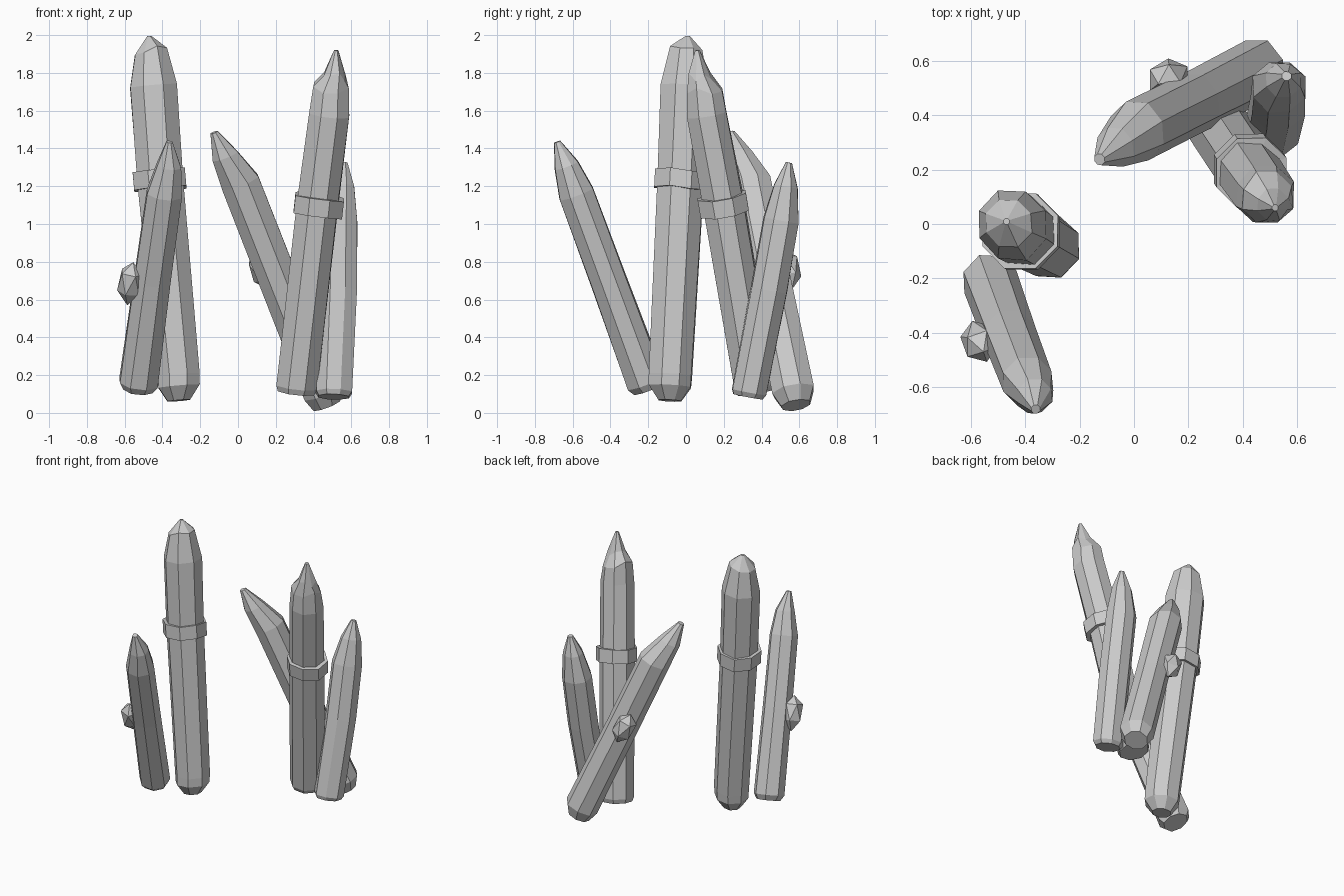
import bpy, bmesh, math, random
from mathutils import Vector

if "Cube" in bpy.data.objects:
    bpy.data.objects.remove(bpy.data.objects["Cube"])

random.seed(4)
SIDES = 8


def frame(d):
    # two directions across a stake axis
    d = d.normalized()
    u = (Vector((1, 0, 0)) - d * d.x).normalized()
    return d, u, d.cross(u)


def finish(bm, name):
    bmesh.ops.recalc_face_normals(bm, faces=bm.faces)
    me = bpy.data.meshes.new(name)
    bm.to_mesh(me)
    bm.free()
    ob = bpy.data.objects.new(name, me)
    bpy.context.collection.objects.link(ob)
    return ob


def loft(name, sections, turn=0.39, chips=()):
    # sections: (x, y, z, radius); chips: section numbers with uneven, splintered height
    pts = [Vector(s[:3]) for s in sections]
    d, u, v = frame(pts[-3] - pts[1])
    wobble = [random.uniform(0.96, 1.05) for _ in range(SIDES)]
    bm = bmesh.new()
    rings = []
    for k, (p, s) in enumerate(zip(pts, sections)):
        ring = []
        for i in range(SIDES):
            a = turn + i * math.tau / SIDES
            r = s[3] * wobble[i] * random.uniform(0.98, 1.02)
            lift = random.uniform(-0.03, 0.03) if k in chips else 0
            ring.append(bm.verts.new(p + (u * math.cos(a) + v * math.sin(a)) * r + d * lift))
        rings.append(ring)
    for a, b in zip(rings, rings[1:]):
        for i in range(SIDES):
            j = (i + 1) % SIDES
            bm.faces.new((a[i], a[j], b[j], b[i]))
    bm.faces.new(rings[0][::-1])
    bm.faces.new(rings[-1])
    return finish(bm, name)


def band(name, centre, axis, outer, inner, height, turn=0.39):
    # hollow binding strap around a stake
    d, u, v = frame(Vector(axis))
    c = Vector(centre)
    prof = [(inner, -height / 2), (outer, -height / 2), (outer, height / 2), (inner, height / 2)]
    bm = bmesh.new()
    loops = []
    for i in range(SIDES):
        a = turn + i * math.tau / SIDES
        o = u * math.cos(a) + v * math.sin(a)
        lift = random.uniform(-0.008, 0.008)
        loops.append([bm.verts.new(c + o * r + d * (h + lift)) for r, h in prof])
    for i in range(SIDES):
        a, b = loops[i], loops[(i + 1) % SIDES]
        for k in range(4):
            m = (k + 1) % 4
            bm.faces.new((a[k], b[k], b[m], a[m]))
    return finish(bm, name)


def knot(name, centre, axis, width, length):
    # faceted branch stump, stretched along the stake
    bm = bmesh.new()
    bmesh.ops.create_icosphere(bm, subdivisions=1, radius=1)
    d, u, v = frame(Vector(axis))
    for w in bm.verts:
        stretch = length if w.co.z < 0 else length * 0.75
        w.co = Vector(centre) + u * w.co.x * width + v * w.co.y * width + d * w.co.z * stretch
    return finish(bm, name)


# left group: tall bound stake and short leaning stake
loft("left_tall_stake", [
    (-0.315, -0.085, 0.065, 0.065), (-0.316, -0.083, 0.14, 0.118),
    (-0.317, -0.08, 0.20, 0.122), (-0.415, -0.025, 1.22, 0.130),
    (-0.450, -0.002, 1.73, 0.136), (-0.463, 0.004, 1.92, 0.093),
    (-0.470, 0.010, 1.995, 0.012)], chips=(5,))
band("left_tall_strap", (-0.415, -0.028, 1.23), (-0.09, 0.05, 1), 0.150, 0.118, 0.095)
loft("left_short_stake", [
    (-0.530, -0.200, 0.125, 0.085), (-0.527, -0.212, 0.16, 0.108),
    (-0.455, -0.410, 0.70, 0.102), (-0.390, -0.580, 1.16, 0.098),
    (-0.365, -0.632, 1.31, 0.068), (-0.362, -0.682, 1.435, 0.018)])
knot("left_short_knot", (-0.568, -0.435, 0.70), (0.14, -0.37, 1), 0.072, 0.14)

# right group: tall bound stake, short stake and long leaning stake
loft("right_tall_stake", [
    (0.308, 0.368, 0.11, 0.100), (0.311, 0.362, 0.14, 0.112),
    (0.420, 0.200, 1.10, 0.114), (0.482, 0.110, 1.58, 0.110),
    (0.492, 0.095, 1.72, 0.097), (0.512, 0.072, 1.79, 0.060),
    (0.520, 0.060, 1.92, 0.012)], chips=(4, 5))
band("right_tall_strap", (0.428, 0.197, 1.10), (0.11, -0.17, 1), 0.140, 0.102, 0.095)
loft("right_short_stake", [
    (0.506, 0.330, 0.085, 0.085), (0.507, 0.335, 0.11, 0.100),
    (0.530, 0.440, 0.65, 0.103), (0.535, 0.505, 1.02, 0.101),
    (0.550, 0.530, 1.20, 0.068), (0.562, 0.545, 1.325, 0.018)])
loft("right_leaning_stake", [
    (0.468, 0.582, 0.04, 0.080), (0.450, 0.570, 0.11, 0.116),
    (0.215, 0.448, 0.70, 0.112), (0.010, 0.345, 1.22, 0.112),
    (-0.070, 0.285, 1.36, 0.076), (-0.127, 0.238, 1.485, 0.022)])
knot("right_leaning_knot", (0.125, 0.535, 0.77), (-0.4, -0.21, 1), 0.075, 0.13)
